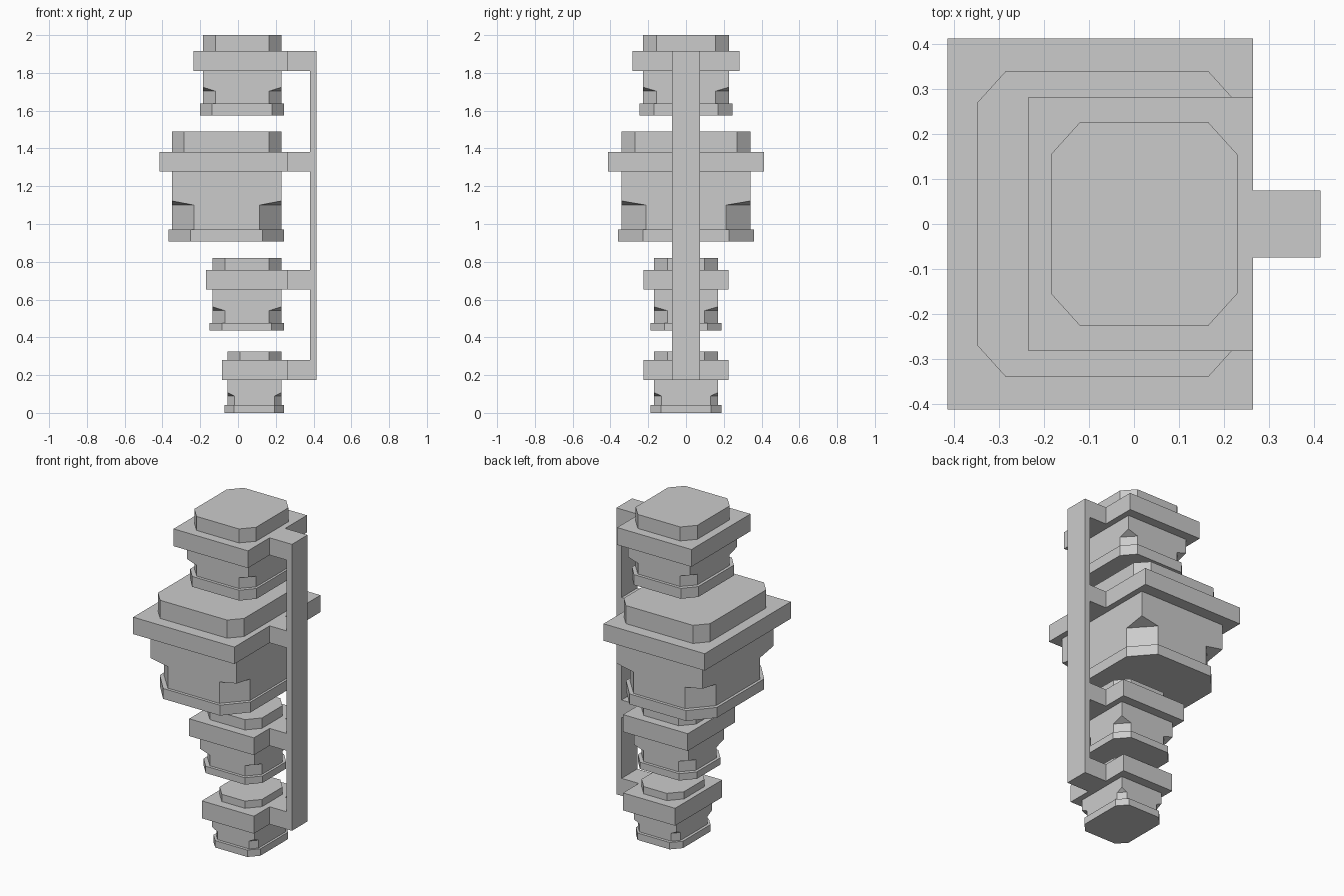
import bpy, bmesh

if "Cube" in bpy.data.objects:
    bpy.data.objects.remove(bpy.data.objects["Cube"])


def build(name, verts, faces):
    bm = bmesh.new()
    vs = [bm.verts.new(v) for v in verts]
    for f in faces:
        bm.faces.new([vs[i] for i in f])
    bmesh.ops.recalc_face_normals(bm, faces=bm.faces)
    me = bpy.data.meshes.new(name)
    bm.to_mesh(me)
    bm.free()
    ob = bpy.data.objects.new(name, me)
    bpy.context.collection.objects.link(ob)
    return ob


def prism(name, outline, z0, z1):
    n = len(outline)
    verts = [(x, y, z) for z in (z0, z1) for x, y in outline]
    faces = [range(n), range(n, 2 * n)]
    faces += [(i, (i + 1) % n, n + (i + 1) % n, n + i) for i in range(n)]
    return build(name, verts, faces)


def rect(x0, x1, y):
    return [(x0, -y), (x1, -y), (x1, y), (x0, y)]


def clipped(x0, x1, y, cx, cy):
    # Rectangle with four clipped corners; two points per corner
    return [(x0, -y + cy), (x0 + cx, -y), (x1 - cx, -y), (x1, -y + cy),
            (x1, y - cy), (x1 - cx, y), (x0 + cx, y), (x0, y - cy)]


def notched_body(name, x0, x1, y, cx, cy, z_bottom, z_notch, z_apex, z_top):
    # Square body whose lower corners are cut back under a sloping overhang
    sq, oc = rect(x0, x1, y), clipped(x0, x1, y, cx, cy)
    verts = [(*p, z_top) for p in sq] + [(*p, z_apex) for p in sq]
    verts += [(*p, z_notch) for p in oc] + [(*p, z_bottom) for p in oc]
    faces = [range(4), range(16, 24)]
    for i in range(4):
        j = (i + 1) % 4
        a, b, c = 8 + 2 * i, 9 + 2 * i, 8 + 2 * j
        faces += [(4 + i, a, b), (a, b, b + 8, a + 8),
                  (i, 4 + i, b, b + 8, c + 8, c, 4 + j, j)]
    return build(name, verts, faces)


# label, body left x, body half depth, collar left x, collar half depth,
# notch size, foot-ring chamfer, heights from bottom to top
units = [
    ("top", -0.185, 0.227, -0.235, 0.283, (0.066, 0.072), (0.065, 0.075),
     (1.575, 1.638, 1.703, 1.724, 1.81, 1.915, 2.0)),
    ("large", -0.35, 0.341, -0.415, 0.413, (0.117, 0.13), (0.115, 0.132),
     (0.907, 0.97, 1.10, 1.122, 1.277, 1.38, 1.49)),
    ("middle", -0.135, 0.17, -0.17, 0.226, (0.065, 0.072), (0.066, 0.075),
     (0.435, 0.477, 0.541, 0.562, 0.652, 0.757, 0.82)),
    ("bottom", -0.055, 0.17, -0.085, 0.226, (0.036, 0.04), (0.05, 0.055),
     (0.0, 0.042, 0.09, 0.108, 0.175, 0.281, 0.325)),
]
RIGHT = 0.23
for label, bx, by, kx, ky, notch, foot, z in units:
    prism(label + "_foot_ring",
          clipped(bx - 0.017, RIGHT + 0.014, by + 0.018, *foot), z[0], z[1])
    notched_body(label + "_body", bx, RIGHT, by, *notch, *z[1:5])
    # Collar with its arm reaching out to the upright bar
    prism(label + "_collar",
          [(kx, -ky), (0.265, -ky), (0.265, -0.075), (0.38, -0.075),
           (0.38, 0.075), (0.265, 0.075), (0.265, ky), (kx, ky)], z[4], z[5])
    prism(label + "_cap", clipped(bx, RIGHT, by, 0.065, 0.072), z[5], z[6])

# Upright bar joining the four units
prism("upright_bar", rect(0.38, 0.415, 0.075), 0.175, 1.915)
